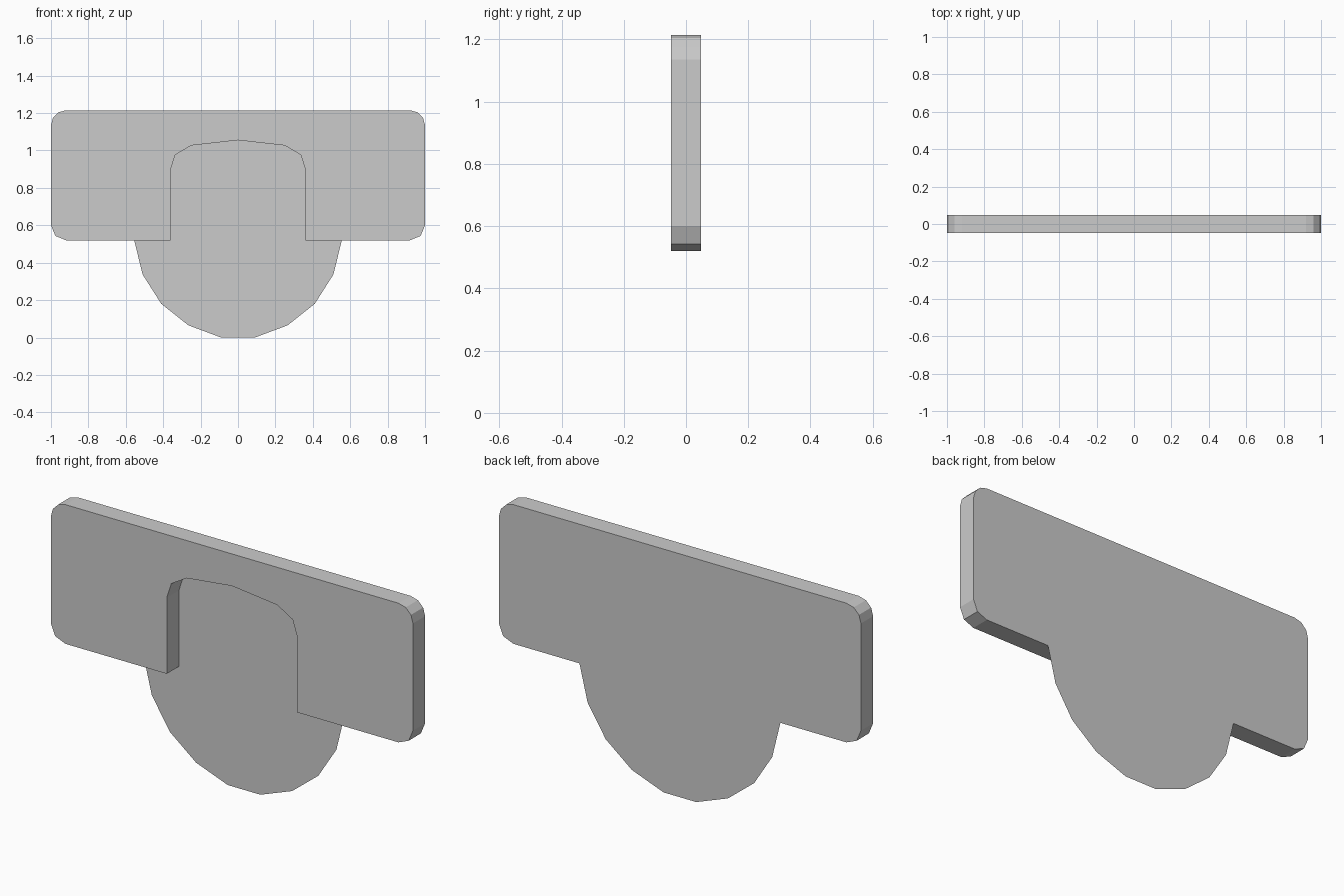
import bpy, bmesh
from math import cos, sin, pi

if "Cube" in bpy.data.objects:
    bpy.data.objects.remove(bpy.data.objects["Cube"])

FRONT, BACK = -0.048, 0.048
BOTTOM, TOP, R = 0.52, 1.215, 0.08


def arc(cz, start, steps):
    """Quarter-round corner on the right-hand side."""
    return [(1 - R + R * cos(start + i * pi / 2 / steps),
             cz + R * sin(start + i * pi / 2 / steps)) for i in range(steps + 1)]


def mirrored(half):
    """Close a right-hand half profile with its mirror image, skipping centre points."""
    return half + [(-x, z) for x, z in reversed(half) if x > 1e-6]


def add_object(name, bm):
    mesh = bpy.data.meshes.new(name)
    bm.to_mesh(mesh)
    bm.free()
    obj = bpy.data.objects.new(name, mesh)
    bpy.context.collection.objects.link(obj)


corners = arc(BOTTOM + R, -pi / 2, 2) + arc(TOP - R, 0, 3)
notch = [(0, 1.055), (0.25, 1.027), (0.335, 0.977), (0.36, 0.90), (0.36, BOTTOM)]
tongue = [(0.09, 0), (0.265, 0.065), (0.41, 0.18), (0.51, 0.337), (0.555, BOTTOM)]

# Plate front with the arched notch, plus its edge walls
bm = bmesh.new()
profile = mirrored(notch + corners)
front = [bm.verts.new((x, FRONT, z)) for x, z in profile]
back = [bm.verts.new((x, BACK, z)) for x, z in profile]
bm.faces.new(front)
for i in range(len(front)):
    j = (i + 1) % len(front)
    bm.faces.new((front[j], front[i], back[i], back[j]))
add_object("notched_plate", bm)

# Thin flat back sheet, including the hanging half-round tongue
bm = bmesh.new()
sheet = mirrored(tongue + corners)
bm.faces.new([bm.verts.new((x, BACK, z)) for x, z in reversed(sheet)])
add_object("back_sheet_with_tongue", bm)
